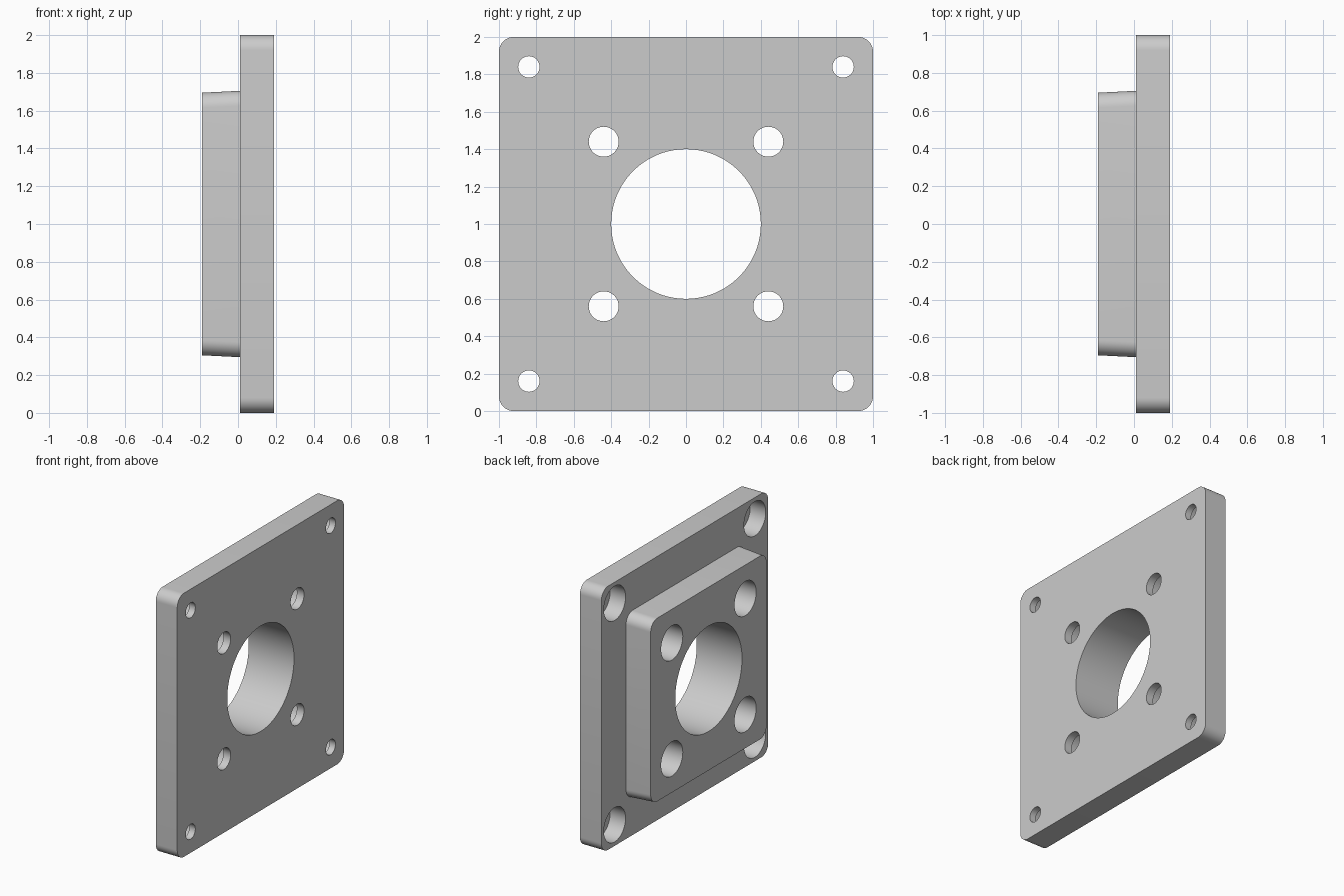
import bpy
import bmesh
from math import cos, sin, pi, radians

cube = bpy.data.objects.get("Cube")
if cube:
    bpy.data.objects.remove(cube, do_unlink=True)

grey = bpy.data.materials.new("machined grey")
grey.use_nodes = True
COLOUR = (0.6, 0.6, 0.6, 1)
grey.diffuse_color = COLOUR
grey.node_tree.nodes["Principled BSDF"].inputs["Base Color"].default_value = COLOUR


def circle(r, n=64):
    return [(r * cos(2 * pi * i / n), r * sin(2 * pi * i / n)) for i in range(n)]


def rounded_square(half, r, steps=10):
    points = []
    for corner, (sy, sz) in enumerate([(1, 1), (-1, 1), (-1, -1), (1, -1)]):
        for i in range(steps + 1):
            a = (corner + i / steps) * pi / 2
            points.append((sy * (half - r) + r * cos(a), sz * (half - r) + r * sin(a)))
    return points


def loft(bm, sections, y=0, z=1):
    """Closed solid through (x, outline) sections along the x axis."""
    rings = [[bm.verts.new((x, y + p, z + q)) for p, q in outline]
             for x, outline in sections]
    for low, high in zip(rings, rings[1:]):
        n = len(low)
        for i in range(n):
            j = (i + 1) % n
            bm.faces.new((low[i], low[j], high[j], high[i]))
    bm.faces.new(rings[0][::-1])
    bm.faces.new(rings[-1])


def make_object(name, bm):
    bmesh.ops.recalc_face_normals(bm, faces=bm.faces)
    mesh = bpy.data.meshes.new(name)
    bm.to_mesh(mesh)
    bm.free()
    mesh.materials.append(grey)
    obj = bpy.data.objects.new(name, mesh)
    bpy.context.collection.objects.link(obj)
    return obj


def combine(target, tool, operation):
    mod = target.modifiers.new(operation.lower(), 'BOOLEAN')
    mod.operation = operation
    mod.solver = 'EXACT'
    mod.object = tool
    bpy.ops.object.select_all(action='DESELECT')
    target.select_set(True)
    bpy.context.view_layer.objects.active = target
    bpy.ops.object.modifier_apply(modifier=mod.name)
    bpy.data.objects.remove(tool, do_unlink=True)


BACK, STEP, FACE = -0.19, 0.01, 0.19

# Square mounting plate
bm = bmesh.new()
loft(bm, [(STEP, rounded_square(1, 0.08)), (FACE, rounded_square(1, 0.08))])
flange = make_object("flange_plate", bm)

# Tapered raised boss, sunk into the plate
bm = bmesh.new()
loft(bm, [(BACK, rounded_square(0.695, 0.08)),
          (STEP, rounded_square(0.705, 0.08)),
          (STEP + 0.05, rounded_square(0.7, 0.08))])
combine(flange, make_object("raised_boss", bm), 'UNION')

# Central bore and stepped bolt holes
bm = bmesh.new()
loft(bm, [(-0.5, circle(0.4, 128)), (0.5, circle(0.4, 128))])
for spread, bolt, floor in [(0.84, 0.057, 0.14), (0.44, 0.08, 0.13)]:
    for sy in (-1, 1):
        for sz in (-1, 1):
            loft(bm, [(-0.5, circle(0.13)), (floor, circle(0.13)),
                      (floor, circle(bolt)), (0.5, circle(bolt))],
                 sy * spread, 1 + sz * spread)
cutter = make_object("hole_cutter", bm)
cutter.hide_render = True
combine(flange, cutter, 'DIFFERENCE')

bpy.ops.object.shade_smooth_by_angle(angle=radians(30))
